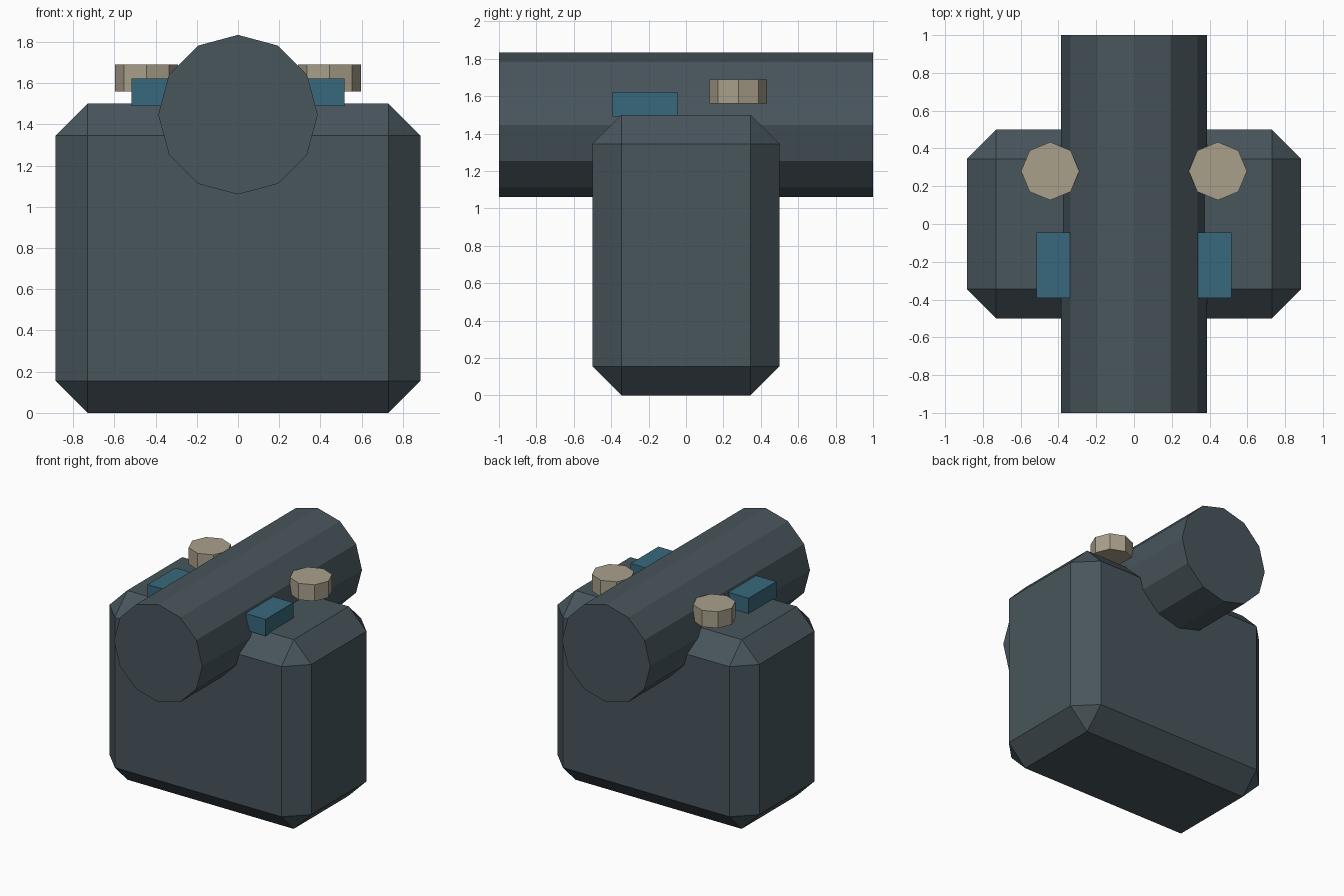
import bpy, bmesh
from math import pi
from mathutils import Matrix

if "Cube" in bpy.data.objects:
    bpy.data.objects.remove(bpy.data.objects["Cube"])


def material(name, rgb):
    mat = bpy.data.materials.new(name)
    mat.diffuse_color = (*rgb, 1)
    mat.use_nodes = True
    mat.node_tree.nodes["Principled BSDF"].inputs["Base Color"].default_value = mat.diffuse_color
    return mat


slate = material("slate", (0.065, 0.092, 0.107))
blue = material("blue", (0.04, 0.14, 0.2))
beige = material("beige", (0.4, 0.35, 0.26))


def finish(name, bm, mat):
    mesh = bpy.data.meshes.new(name)
    bm.to_mesh(mesh)
    bm.free()
    mesh.materials.append(mat)
    obj = bpy.data.objects.new(name, mesh)
    bpy.context.collection.objects.link(obj)
    return obj


def box(name, lo, hi, mat, chamfer=0):
    bm = bmesh.new()
    size = [b - a for a, b in zip(lo, hi)]
    mid = [(a + b) / 2 for a, b in zip(lo, hi)]
    bmesh.ops.create_cube(bm, size=1, matrix=Matrix.Translation(mid) @ Matrix.Diagonal((*size, 1)))
    if chamfer:
        bmesh.ops.bevel(bm, geom=bm.edges[:], offset=chamfer, offset_type='OFFSET',
                        segments=1, affect='EDGES')
    return finish(name, bm, mat)


def prism(name, centre, radius, depth, sides, mat, turn=Matrix.Identity(4)):
    bm = bmesh.new()
    # rotation puts a corner exactly on the axis
    bmesh.ops.create_cone(bm, cap_ends=True, segments=sides, radius1=radius, radius2=radius,
                          depth=depth, matrix=Matrix.Translation(centre) @ turn)
    return finish(name, bm, mat)


# chamfered main body
box("body", (-0.885, -0.5, 0), (0.885, 0.5, 1.5), slate, 0.155)

# twelve-sided barrel lying along y
prism("barrel", (0, 0, 1.447), 0.387, 2, 12, slate, Matrix.Rotation(pi / 2, 4, 'X'))

# knob and block on each side of the barrel
for side, s in (("left", -1), ("right", 1)):
    prism(side + "_knob", (s * 0.444, 0.28, 1.625), 0.154, 0.13, 8, beige)
    x0, x1 = sorted((s * 0.28, s * 0.517))
    box(side + "_block", (x0, -0.393, 1.49), (x1, -0.045, 1.622), blue)
